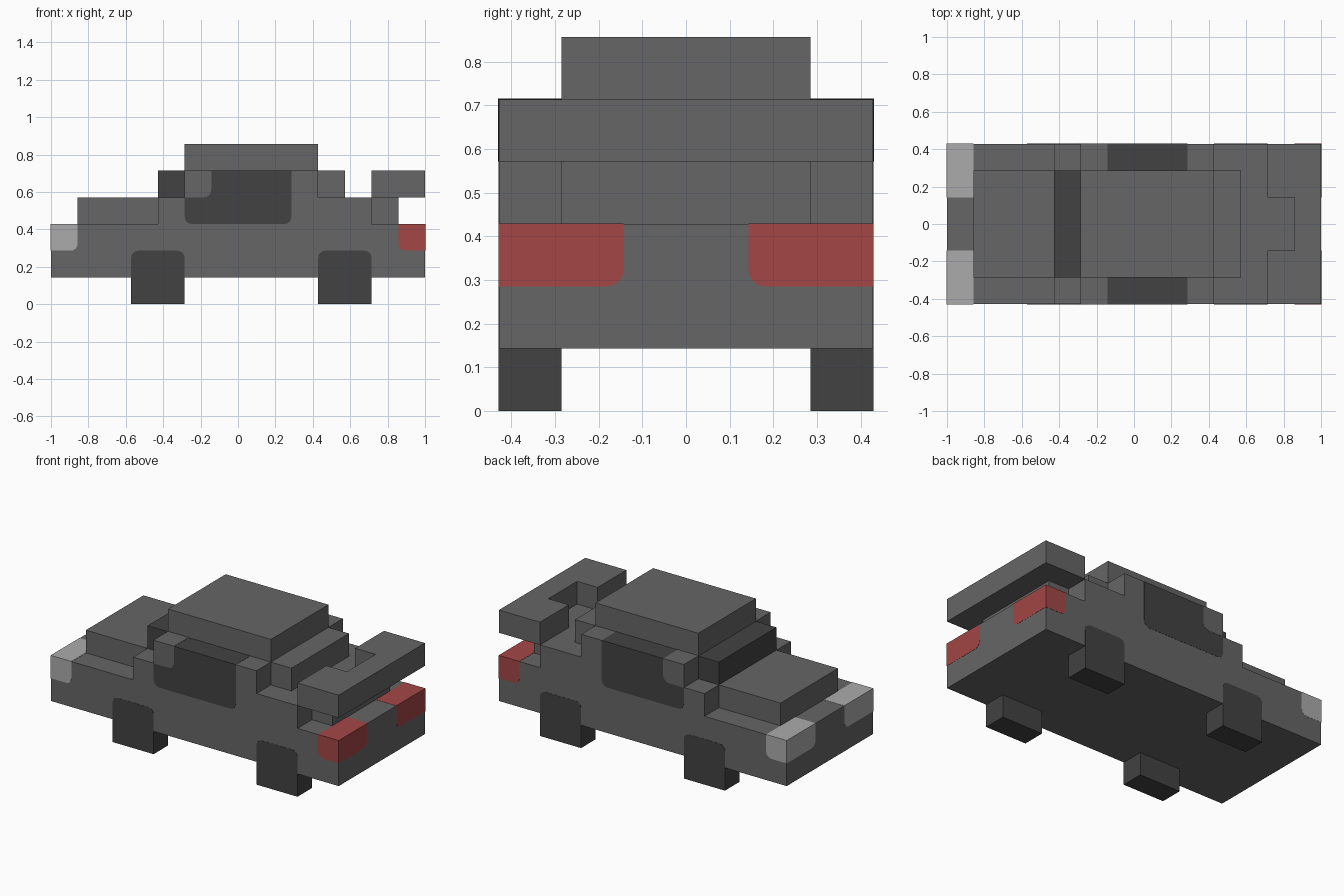
import bpy
import bmesh
from mathutils import Vector

if "Cube" in bpy.data.objects:
    bpy.data.objects.remove(bpy.data.objects["Cube"], do_unlink=True)

U = 1 / 7        # one block of the grid the car is built on
P = 0.008        # how far coloured inserts stand proud, in blocks (about 0.001)


def material(name, rgb):
    lin = [((c / 255 + 0.055) / 1.055) ** 2.4 for c in rgb]
    m = bpy.data.materials.new(name)
    m.use_nodes = True
    m.diffuse_color = (*lin, 1)
    m.node_tree.nodes["Principled BSDF"].inputs["Base Color"].default_value = (*lin, 1)
    return m


GREY = material("body grey", (102, 102, 102))
DARK = material("dark glass and rubber", (66, 66, 66))
RED = material("tail light red", (163, 70, 70))
PALE = material("headlight pale grey", (171, 171, 171))


def finish(name, bm, mat):
    bmesh.ops.recalc_face_normals(bm, faces=bm.faces[:])
    bmesh.ops.scale(bm, vec=(U, U, U), verts=bm.verts[:])
    mesh = bpy.data.meshes.new(name)
    bm.to_mesh(mesh)
    bm.free()
    mesh.materials.append(mat)
    ob = bpy.data.objects.new(name, mesh)
    bpy.context.collection.objects.link(ob)
    return ob


def box(name, mat, x, y, z, rounded=()):
    """Box from ranges in blocks; rounded lists edges by direction from the centre."""
    lo = Vector((min(x), min(y), min(z)))
    hi = Vector((max(x), max(y), max(z)))
    mid, half = (lo + hi) / 2, (hi - lo) / 2
    bm = bmesh.new()
    bmesh.ops.create_cube(bm, size=2)
    bmesh.ops.scale(bm, vec=half, verts=bm.verts[:])
    bmesh.ops.translate(bm, vec=mid, verts=bm.verts[:])
    picked = []
    for e in bm.edges:
        c = (e.verts[0].co + e.verts[1].co) / 2 - mid
        key = tuple(round(c[i] / half[i]) for i in range(3))
        if key in rounded:
            picked.append(e)
    if picked:
        bmesh.ops.bevel(bm, geom=picked, offset=0.27, offset_type='OFFSET',
                        segments=4, profile=0.5, affect='EDGES')
    return finish(name, bm, mat)


def prism(name, mat, points, lo, hi, axis):
    """Flat outline in blocks, extruded along y or z."""
    bm = bmesh.new()
    place = (lambda a, b: (a, lo, b)) if axis == 'y' else (lambda a, b: (a, b, lo))
    face = bm.faces.new([bm.verts.new(place(a, b)) for a, b in points])
    out = bmesh.ops.extrude_face_region(bm, geom=[face])
    step = (0, hi - lo, 0) if axis == 'y' else (0, 0, hi - lo)
    bmesh.ops.translate(bm, vec=step,
                        verts=[g for g in out["geom"] if isinstance(g, bmesh.types.BMVert)])
    return finish(name, bm, mat)


# Stepped full-width body
prism("body", GREY,
      [(-7, 1), (7, 1), (7, 3), (5, 3), (5, 4), (3, 4), (3, 5),
       (-2, 5), (-2, 4), (-3, 4), (-3, 3), (-7, 3)], -3, 3, 'y')

# Narrower blocks on the centre line
box("hood", GREY, (-6, -3), (-2, 2), (3, 4))
box("windshield", DARK, (-3, -2), (-2, 2), (4, 5))
box("roof", GREY, (-2, 3), (-2, 2), (5, 6))
box("rear_deck", GREY, (3, 4), (-2, 2), (4, 5))
box("spoiler_support", GREY, (5, 6), (-2, 2), (3, 4))

# Spoiler with a notch in its leading edge
prism("spoiler", GREY,
      [(5, -3), (7, -3), (7, 3), (5, 3), (5, 1), (6, 1), (6, -1), (5, -1)], 4, 5, 'z')

for s, side in ((1, "back"), (-1, "front")):
    # Side window, with a body-coloured pillar filling its upper corner
    box(f"side_window_{side}", DARK, (-2, 2), (s * 2, s * (3 + P)), (3, 5 + P),
        [(-1, 0, -1), (1, 0, -1)])
    box(f"window_pillar_{side}", GREY, (-2 - P, -1), (s * 2, s * (3 + 2 * P)),
        (4, 5 + 2 * P), [(1, 0, -1)])
    # Wheels, rounded where they rise into the body
    for x0, place in ((-4, "nose"), (3, "tail")):
        box(f"wheel_{place}_{side}", DARK, (x0, x0 + 2), (s * 2, s * (3 + P)), (0, 2),
            [(-1, 0, 1), (1, 0, 1)])
    # Corner lights
    for e, name, mat in ((-1, "headlight", PALE), (1, "tail_light", RED)):
        box(f"{name}_{side}", mat, (e * 6, e * (7 + P)), (s, s * (3 + P)), (2, 3 + P),
            [(-e, 0, -1), (0, -s, -1)])
